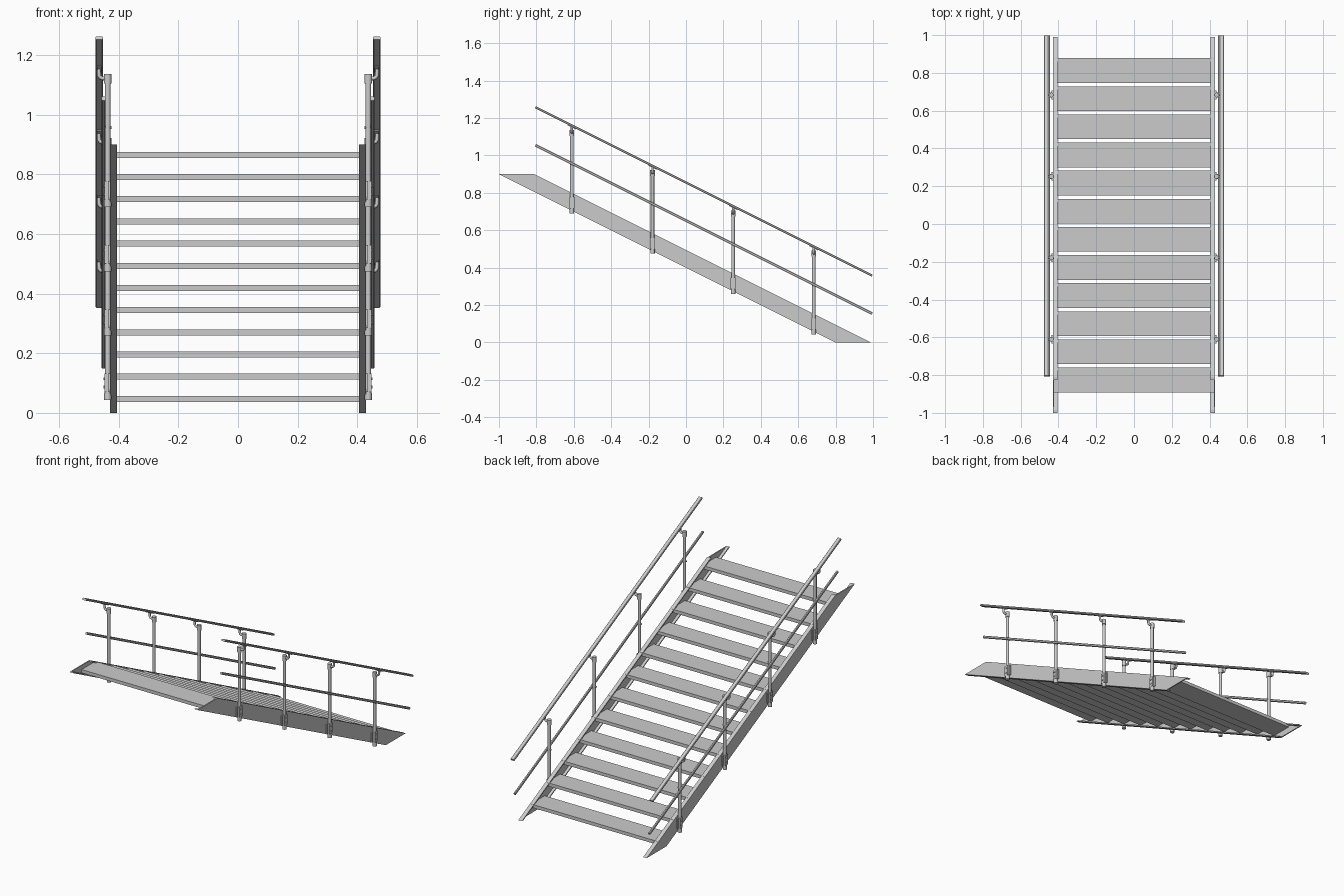
import bpy, bmesh, math
from mathutils import Vector, Matrix

if "Cube" in bpy.data.objects:
    bpy.data.objects.remove(bpy.data.objects["Cube"])

TILT = -math.atan(0.5)   # stair pitch
DOWN = Vector((0, math.cos(TILT), math.sin(TILT)))


def finish(name, bm, mirror=True, smooth=False):
    bmesh.ops.recalc_face_normals(bm, faces=bm.faces)
    me = bpy.data.meshes.new(name)
    bm.to_mesh(me)
    bm.free()
    ob = bpy.data.objects.new(name, me)
    bpy.context.collection.objects.link(ob)
    if mirror:
        ob.modifiers.new("mirror", 'MIRROR').use_axis = (True, False, False)
    if smooth:
        bpy.ops.object.select_all(action='DESELECT')
        ob.select_set(True)
        bpy.context.view_layer.objects.active = ob
        bpy.ops.object.shade_smooth_by_angle(angle=math.radians(40))
    return ob


def prism(bm, pts, offset):
    """Close a flat outline and extrude it along offset."""
    a = [bm.verts.new(p) for p in pts]
    b = [bm.verts.new(Vector(p) + Vector(offset)) for p in pts]
    bm.faces.new(a)
    bm.faces.new(b)
    n = len(a)
    for i in range(n):
        bm.faces.new((a[i], a[(i + 1) % n], b[(i + 1) % n], b[i]))


def box(bm, c, s, rot=0.0):
    m = Matrix.Translation(c) @ Matrix.Rotation(rot, 4, 'X') @ Matrix.Diagonal((*s, 1))
    bmesh.ops.create_cube(bm, size=1, matrix=m)


def rod(bm, p, q, r, seg=16):
    p, q = Vector(p), Vector(q)
    d = q - p
    m = Matrix.Translation((p + q) / 2) @ d.to_track_quat('Z', 'Y').to_matrix().to_4x4()
    bmesh.ops.create_cone(bm, cap_ends=True, segments=seg, radius1=r, radius2=r,
                          depth=d.length, matrix=m)


# stringers: channels opening inward, ends cut level
def slab(bm, x0, x1, y0, y1):
    prism(bm, [(x0, y0 - 1.8, 0.9), (x0, y1 - 1.8, 0.9), (x0, y1, 0), (x0, y0, 0)],
          (x1 - x0, 0, 0))

bm = bmesh.new()
slab(bm, 0.423, 0.43, 0.80, 0.99)
slab(bm, 0.406, 0.423, 0.80, 0.815)
slab(bm, 0.406, 0.423, 0.975, 0.99)
finish("stringer", bm)

# treads
for i in range(12):
    bm = bmesh.new()
    box(bm, (0, 0.8125 - 0.1489 * i, 0.047 + 0.0744 * i), (0.846, 0.131, 0.02))
    finish(f"tread_{i + 1}", bm, mirror=False)


# sloped rails: cross-section swept down the pitch
def rail(name, x, h, w, t, c):
    bm = bmesh.new()
    up = Vector((0, -DOWN.z, DOWN.y))
    start = Vector((x, -0.805, h + 0.4025))
    prof = [(-w, -t + c), (-w + c, -t), (w - c, -t), (w, -t + c),
            (w, t - c), (w - c, t), (-w + c, t), (-w, t - c)]
    pts = [start + Vector((u, 0, 0)) + up * v for u, v in prof]
    prism(bm, pts, DOWN * (1.8 / DOWN.y))
    finish(name, bm)

rail("handrail", 0.465, 0.855, 0.0125, 0.006, 0.003)
rail("middle_rail", 0.4505, 0.652, 0.0065, 0.007, 0.003)

# posts with their clamps and handrail brackets
PX = 0.437
for i in range(4):
    y = -0.61 + 0.431 * i
    z = -0.5 * y              # height reference following the pitch
    bm = bmesh.new()
    rod(bm, (PX, y, z + 0.388), (PX, y, z + 0.825), 0.0095)
    rod(bm, (PX, y, z + 0.80), (PX, y, z + 0.832), 0.0125)
    rod(bm, (PX, y, z + 0.385), (PX, y, z + 0.41), 0.012)
    finish(f"post_{i + 1}", bm, smooth=True)

    bm = bmesh.new()
    box(bm, (0.433, y, z + 0.442), (0.006, 0.046, 0.062))
    box(bm, (0.438, y, z + 0.442), (0.018, 0.026, 0.062))
    for dz in (0.428, 0.456):
        rod(bm, (0.442, y, z + dz), (0.451, y, z + dz), 0.005, 6)
    finish(f"post_clamp_{i + 1}", bm)

    # bent arm from post top to handrail underside
    bm = bmesh.new()
    path = [(PX, 0.817), (0.456, 0.817), (0.462, 0.820), (0.466, 0.826), (0.467, 0.850)]
    rings = []
    for k, (px, pz) in enumerate(path):
        a, b = path[max(k - 1, 0)], path[min(k + 1, 4)]
        t = Vector((b[0] - a[0], 0, b[1] - a[1])).normalized()
        n = Vector((-t.z, 0, t.x))
        rings.append([bm.verts.new(Vector((px, y, z + pz)) + 0.0065 *
                      (n * math.cos(s * math.pi / 6) + Vector((0, math.sin(s * math.pi / 6), 0))))
                      for s in range(12)])
    for r0, r1 in zip(rings, rings[1:]):
        for s in range(12):
            bm.faces.new((r0[s], r0[(s + 1) % 12], r1[(s + 1) % 12], r1[s]))
    bm.faces.new(rings[0])
    bm.faces.new(rings[-1])
    finish(f"handrail_arm_{i + 1}", bm, smooth=True)

    bm = bmesh.new()
    box(bm, (0.465, y, z + 0.847), (0.016, 0.05, 0.004), TILT)
    finish(f"handrail_saddle_{i + 1}", bm)

    # bolt joining middle rail to post
    bm = bmesh.new()
    rod(bm, (0.424, y, z + 0.652), (0.452, y, z + 0.652), 0.005, 8)
    finish(f"middle_rail_bolt_{i + 1}", bm)
